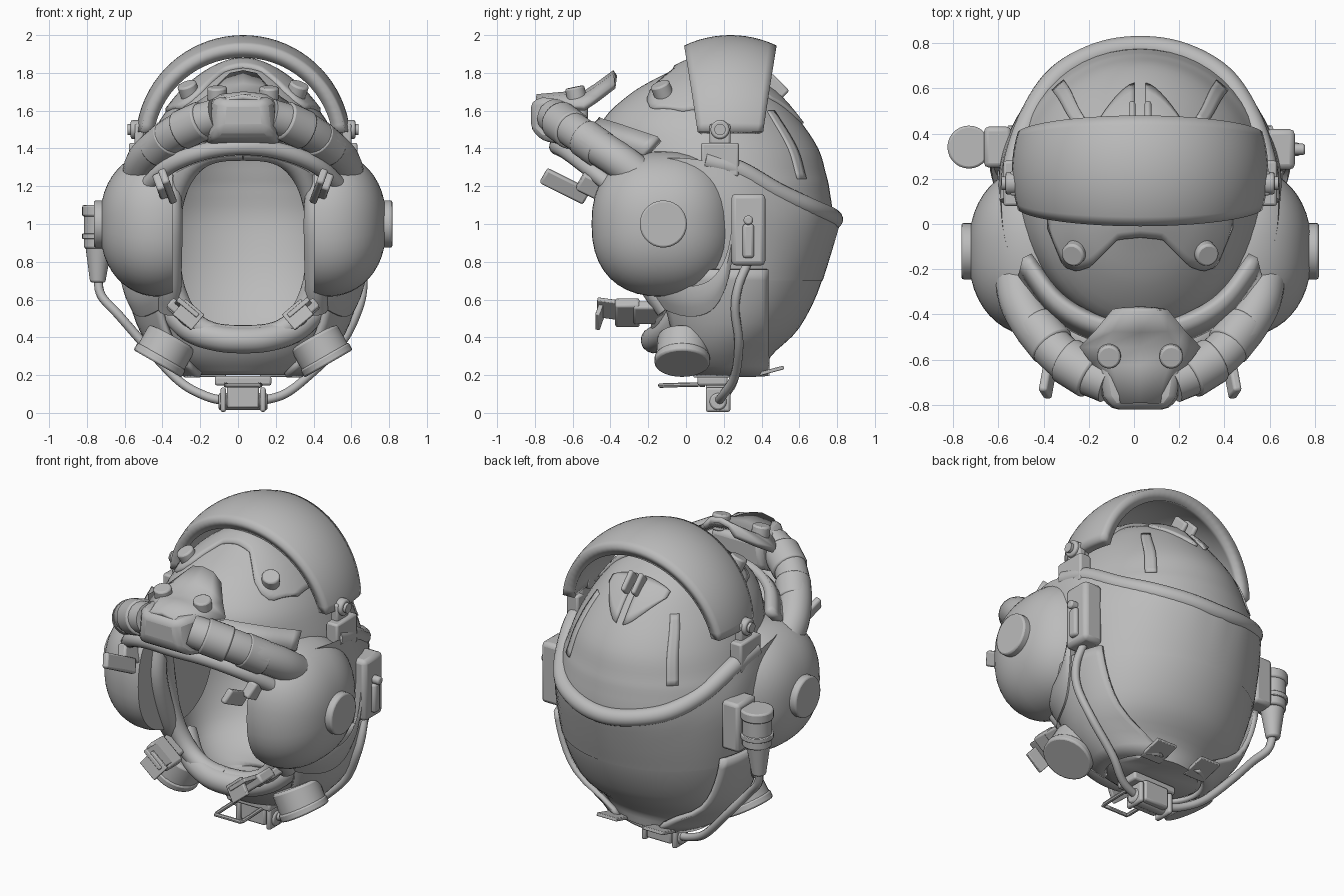
import bpy, bmesh, math
from mathutils import Vector as V, Matrix, Euler

if "Cube" in bpy.data.objects:
    bpy.data.objects.remove(bpy.data.objects["Cube"])

grey = bpy.data.materials.new("matte_grey")
grey.diffuse_color = (0.5, 0.5, 0.5, 1)
grey.use_nodes = True
grey.node_tree.nodes["Principled BSDF"].inputs["Base Color"].default_value = grey.diffuse_color
SHIFT = .027  # the radio sticks out on one side, so the helmet sits off centre


def finish(name, bm, mirror=False, bevel=0, solid=0, angle=40):
    bmesh.ops.recalc_face_normals(bm, faces=bm.faces)
    me = bpy.data.meshes.new(name)
    bm.to_mesh(me)
    bm.free()
    ob = bpy.data.objects.new(name, me)
    ob.location.x = SHIFT
    bpy.context.collection.objects.link(ob)
    me.materials.append(grey)
    bpy.ops.object.select_all(action='DESELECT')
    ob.select_set(True)
    bpy.context.view_layer.objects.active = ob
    bpy.ops.object.shade_smooth_by_angle(angle=math.radians(angle))
    if solid:
        m = ob.modifiers.new("thickness", 'SOLIDIFY')
        m.thickness, m.offset = abs(solid), (-1 if solid > 0 else 0)
    if bevel:
        m = ob.modifiers.new("bevel", 'BEVEL')
        m.width, m.segments = bevel, 2
    if mirror:
        ob.modifiers.new("mirror", 'MIRROR')
    return ob


def catmull(pts, n=6):
    P = [V(p) for p in pts]
    P = [2 * P[0] - P[1]] + P + [2 * P[-1] - P[-2]]
    out = []
    for i in range(1, len(P) - 2):
        a, b, c, d = P[i - 1:i + 3]
        for k in range(n):
            t = k / n
            out.append(0.5 * (2 * b + (c - a) * t + (2 * a - 5 * b + 4 * c - d) * t * t
                              + (3 * b - a - 3 * c + d) * t ** 3))
    return out + [P[-2]]


def both(pts):
    """Half path ending on x = 0, continued to the other side."""
    return list(pts) + [(-p[0], p[1], p[2]) for p in reversed(pts[:-1])]


def grid(name, rows, closed=False, caps=(False, False), **kw):
    bm = bmesh.new()
    R = [[bm.verts.new(p) for p in r] for r in rows]
    n = len(R[0])
    for a, b in zip(R, R[1:]):
        for j in range(n if closed else n - 1):
            k = (j + 1) % n
            bm.faces.new((a[j], a[k], b[k], b[j]))
    for r, c in zip((R[0], R[-1]), caps):
        if c:
            bm.faces.new(r)
    return finish(name, bm, **kw)


def tube(name, pts, r, sides=14, smooth=6, **kw):
    path = catmull(pts, smooth)
    rows = []
    for i, p in enumerate(path):
        t = (path[min(i + 1, len(path) - 1)] - path[max(i - 1, 0)]).normalized()
        u = t.cross(V((0.13, 0.31, 0.94))).normalized()
        w = t.cross(u)
        rows.append([p + r * (u * math.cos(q) + w * math.sin(q))
                     for q in (2 * math.pi * j / sides for j in range(sides))])
    return grid(name, rows, closed=True, caps=(True, True), **kw)


def box(name, c, size, rot=(0, 0, 0), bevel=0.012, **kw):
    bm = bmesh.new()
    M = (Matrix.Translation(c) @ Euler([math.radians(a) for a in rot]).to_matrix().to_4x4()
         @ Matrix.Diagonal((*size, 1)))
    bmesh.ops.create_cube(bm, size=1, matrix=M)
    return finish(name, bm, bevel=bevel, **kw)


def cyl(name, p0, p1, r, r2=None, bevel=0.01, **kw):
    p0, p1 = V(p0), V(p1)
    d = p1 - p0
    bm = bmesh.new()
    M = Matrix.Translation((p0 + p1) / 2) @ d.to_track_quat('Z', 'Y').to_matrix().to_4x4()
    bmesh.ops.create_cone(bm, cap_ends=True, segments=28, radius1=r,
                          radius2=r if r2 is None else r2, depth=d.length, matrix=M)
    return finish(name, bm, bevel=bevel, **kw)


# Helmet shell: horizontal sections (height, half width, back, front)
table = [(.2, .27, .42, .0), (.3, .4, .45, -.1), (.45, .51, .6, -.18), (.7, .58, .72, -.28),
         (1.0, .595, .775, -.35), (1.18, .575, .76, -.4), (1.27, .55, .74, -.43), (1.4, .51, .7, -.46),
         (1.55, .44, .6, -.44), (1.7, .32, .46, -.28), (1.8, .19, .26, -.1), (1.85, .08, .13, .0),
         (1.86, .015, .08, .04)]
zs = catmull([r[:3] for r in table], 4)
fs = catmull([(r[3], 0, 0) for r in table], 4)
prof = [(z[0], z[1], z[2], f[0]) for z, f in zip(zs, fs)]


def section(z):
    for p, q in zip(prof, prof[1:]):
        if p[0] <= z <= q[0]:
            t = (z - p[0]) / (q[0] - p[0])
            return [u + (v - u) * t for u, v in zip(p, q)]
    return prof[-1] if z > 1 else prof[0]


def on_shell(th, z, off=0.0):
    _, a, b, f = section(z)
    return V(((a + off) * math.sin(th), (b + f) / 2 + ((b - f) / 2 + off) * math.cos(th), z))


def angle_at(y, z, off=0.0):
    _, a, b, f = section(z)
    return math.acos(max(-1, min(1, (y - (b + f) / 2) / ((b - f) / 2 + off))))


def top_z(x, y, off=0.0):
    lo, hi = 1.2, 1.86
    for _ in range(24):
        m = (lo + hi) / 2
        _, a, b, f = section(m)
        inside = (x / a) ** 2 + ((y - (b + f) / 2) / ((b - f) / 2)) ** 2 < 1
        lo, hi = (m, hi) if inside else (lo, m)
    return V((x, y, lo + off))


shell = grid("shell", [[on_shell(2 * math.pi * j / 56, r[0]) for j in range(56)] for r in prof],
             closed=True, caps=(True, True), solid=0.05, angle=50)

# Face opening cutter and its padded rim
def opening(q, w, h):
    c, s = math.cos(q), math.sin(q)
    return (w * math.copysign(abs(c) ** .65, c), .9 + h * math.copysign(abs(s) ** .9, s))

ring = [opening(2 * math.pi * j / 48, .37, .47) for j in range(48)]
cutter = grid("face_cutter", [[V((x, y, z)) for x, z in ring] for y in (-1.2, 0.02)],
              closed=True, caps=(True, True))
cutter.hide_render = True
cutter.hide_set(True)
m = shell.modifiers.new("face_opening", 'BOOLEAN')
m.object, m.operation, m.solver = cutter, 'DIFFERENCE', 'EXACT'
rim = []
for j in range(33):
    x, z = opening(math.pi / 2 - math.pi * j / 32, .39, .49)
    _, a, b, f = section(z)
    y = (b + f) / 2 - (b - f) / 2 * math.sqrt(max(0, 1 - (x / a) ** 2))
    rim.append((x, y + .01, z))
tube("face_rim", rim, 0.055, smooth=1, mirror=True)
tube("cheek_pad", [(.39, -.1, .55), (.385, -.2, .7), (.38, -.3, 1.0), (.39, -.27, 1.25)], .06, mirror=True)
tube("chin_roll", both([(.38, -.02, .54), (.27, -.1, .44), (.13, -.155, .395), (0, -.17, .385)]), .07)

# Lower skirt, cut straight at the back
rows = []
for i in range(11):
    z = .2 + .56 * i / 10
    q0 = angle_at(.43, z, .03)
    rows.append([on_shell(q0 + (2.3 - q0) * j / 16, z, .03) for j in range(17)])
grid("lower_skirt", rows, solid=-.03, mirror=True)

# Curved ledge under each ear cup
yz = catmull([(-.17, .64, 0), (-.1, .56, 0), (.03, .51, 0), (.14, .54, 0), (.21, .66, 0), (.25, .85, 0)], 4)
grid("cup_ledge", [[on_shell(angle_at(p.x, p.y), p.y + .16 * k, .02 + o)
                    for k, o in ((0, 0), (0, .035), (.3, .045), (.65, .05), (1, .04))] for p in yz],
     mirror=True)

# Ear cups with discs
rows = []
for i in range(1, 24):
    u = math.pi * i / 24
    row = []
    for j in range(40):
        q = 2 * math.pi * j / 40
        k = math.sin(u) ** .85
        c, s = math.cos(q), math.sin(q)
        y = -.12 + .38 * k * math.copysign(abs(c) ** .85, c)
        z = 1.0 + .385 * k * math.copysign(abs(s) ** .85, s)
        row.append(V((max(.375, .45 + .308 * math.cos(u)), y, z)))
    rows.append(row)
grid("ear_cup", rows, closed=True, caps=(True, True), mirror=True, angle=50)
cyl("ear_disc", (.7, -.12, 1), (.79, -.12, 1), .125, mirror=True)

# Rolled edge round the back, with the outer skin hanging from it
roll = [(.5, -.22, 1.345), (.56, -.05, 1.35), (.57, .1, 1.335), (.55, .28, 1.285), (.48, .48, 1.17),
        (.365, .65, 1.09), (.19, .75, 1.045), (0, .78, 1.025)]
tube("back_roll", both(roll[2:]), .052)
cols = []
for p in catmull(roll, 4):
    _, a, b, f = section(p.z)
    cy = (b + f) / 2
    th = math.atan2(p.x / a, (p.y - cy) / ((b - f) / 2))
    e = on_shell(th, p.z)
    off = V((p.x, p.y - cy)).length - V((e.x, e.y - cy)).length + .04
    cols.append([on_shell(th, p.z + (.7 - p.z) * k / 8, .004 + (off - .004) * (1 - k / 8) ** 1.6)
                 for k in range(9)])
grid("outer_skin", cols, mirror=True, angle=60)

# Raised visor: narrow at the pivots, wide at the crown
rows = []
for i in range(37):
    t = math.radians(6 + 168 * i / 36)
    w = .165 + .08 * math.sin(t)
    rows.append([V((math.cos(t) * math.sqrt(.57 ** 2 - y * y), .235 + y,
                    1.43 + math.sin(t) * math.sqrt(.57 ** 2 - y * y)))
                 for y in (w * (k / 6 - 1) for k in range(13))])
grid("visor", rows, solid=.07)

# Visor pivots
box("pivot_block", (.565, .18, 1.34), (.08, .2, .18), mirror=True)
box("pivot_arm", (.55, .18, 1.46), (.05, .11, .14), mirror=True)
cyl("pivot_bolt", (.49, .18, 1.5), (.595, .18, 1.5), .05, mirror=True)
cyl("pivot_cap", (.59, .18, 1.5), (.612, .18, 1.5), .03, bevel=0, mirror=True)

# Brow plate with studs
def brow_edge(x):
    pts = [(0, -.06), (.1, -.07), (.22, -.19), (.28, -.21), (.34, -.19), (.41, -.02)]
    for (x0, y0), (x1, y1) in zip(pts, pts[1:]):
        if x <= x1:
            return y0 + (y1 - y0) * (x - x0) / (x1 - x0)
    return -.02

xs = [.41 * i / 20 for i in range(21)]
grid("brow_plate", [[top_z(x, brow_edge(x) + (.25 - brow_edge(x)) * k / 10, .02) for k in range(11)]
                    for x in xs], solid=.035, mirror=True)
s0 = top_z(.285, -.12)
cyl("brow_stud", s0 - V((.02, -.02, .04)), s0 + V((.015, -.02, .06)), .052, mirror=True)

# Brow band over the face opening
outer = catmull([(0, -.52, 1.46), (.2, -.5, 1.45), (.38, -.4, 1.42), (.52, -.22, 1.36)], 6)
grid("brow_band", [[p, p + V((-.02 * (p.x > .1), .08, .09))] for p in outer], solid=-.05, mirror=True)

# Flipped-up mask: body, flange, studs, hoses, lip
body = [(-.82, .13, 1.5, 1.65), (-.76, .18, 1.44, 1.67), (-.65, .2, 1.42, 1.66), (-.52, .19, 1.48, 1.65)]
grid("mask_body", [[V((-w, y, lo)), V((w, y, lo)), V((w * .88, y, hi)), V((-w * .88, y, hi))]
                   for y, w, lo, hi in body], closed=True, caps=(True, True), bevel=.03)
flange = [(-.79, .12, 1.67), (-.62, .2, 1.685), (-.54, .26, 1.685), (-.47, .19, 1.73), (-.375, .11, 1.8)]
grid("mask_flange", [[V((w * k, y, z - .07 * abs(k) ** 3)) for k in (-1, -.6, 0, .6, 1)]
                     for y, w, z in flange], solid=-.035)
cyl("mask_stud", (.135, -.57, 1.63), (.138, -.59, 1.725), .052, mirror=True)
hose = [(.14, -.7, 1.57), (.29, -.63, 1.52), (.43, -.5, 1.43), (.52, -.36, 1.34), (.55, -.24, 1.25)]
tube("hose", hose, .095, sides=18, mirror=True)
cyl("hose_cuff", (.21, -.675, 1.55), (.33, -.6, 1.495), .106, mirror=True)
cyl("hose_sleeve", (.385, -.545, 1.46), (.465, -.445, 1.39), .102, mirror=True)
lip = [(.52, -.38, 1.19), (.39, -.53, 1.31), (.2, -.63, 1.385), (0, -.68, 1.41)]
tube("mask_lip_roll", both(lip), .045)
grid("mask_lip", [[p, p + V((-.02 * (p.x > .1), .22, -.03))] for p in catmull(lip)],
     solid=-.04, mirror=True)

# Mask clips and lower strap clips
box("mask_clip", (.4, -.64, 1.2), (.04, .26, .09), (-28, 20, 0), mirror=True)
box("mask_clip_base", (.43, -.5, 1.2), (.06, .14, .1), (-28, 20, 0), mirror=True)
box("strap_clip", (.32, -.31, .53), (.18, .13, .06), (0, -40, 0), mirror=True)
box("strap_base", (.34, -.2, .53), (.14, .16, .05), (0, -40, 0), mirror=True)
box("strap_tab", (.3, -.4, .55), (.14, .14, .025), (-10, -40, 0), bevel=.005, mirror=True)
box("strap_end", (.29, -.455, .52), (.13, .025, .11), (-15, -40, 0), bevel=.005, mirror=True)

# Chin canisters
cyl("canister", (.375, -.01, .4), (.445, -.02, .275), .14, bevel=.015, mirror=True)
cyl("canister_cap", (.43, -.02, .3), (.453, -.02, .26), .147, mirror=True)

# Crown details at the back
rows = []
for i in range(9):
    x = .025 + .175 * i / 8
    rows.append([top_z(x, .4 + (.225 - .19 * (i / 8) ** 1.5) * k / 6, .02) for k in range(7)])
grid("crown_leaf", rows, solid=.03, mirror=True)
box("crown_bar", (.035, .47, 1.72), (.03, .13, .09), (-45, 0, 0), mirror=True)
grid("dome_strip", [[on_shell(q, 1.24 + .36 * k / 12, .008) for k in range(13)]
                    for q in (.64, .68, .72, .76)], solid=.012, mirror=True)

# Right control box
box("control_box", (.62, .33, .97), (.13, .18, .38), bevel=.025)
box("control_switch", (.68, .33, .91), (.06, .06, .18), bevel=.015)
cyl("control_knob", (.64, .33, 1.02), (.73, .33, 1.02), .025)

# Left radio canister
cyl("radio_body", (-.757, .34, .87), (-.757, .34, 1.05), .085)
cyl("radio_cap", (-.757, .34, 1.04), (-.757, .34, 1.1), .095)
cyl("radio_band", (-.757, .34, .92), (-.757, .34, .95), .095, bevel=.004)
cyl("radio_nozzle", (-.77, .34, .69), (-.765, .34, .88), .04, .07)
box("radio_mount", (-.63, .34, .98), (.12, .18, .3), bevel=.02)

# Cables to the chin buckle
tube("left_cable", [(-.77, .34, .72), (-.75, .32, .62), (-.66, .29, .52), (-.52, .29, .36),
                    (-.34, .25, .17), (-.2, .2, .09), (-.08, .17, .06)], .024, sides=10)
tube("right_cable", [(.62, .33, .8), (.635, .28, .68), (.61, .26, .55), (.52, .28, .37),
                     (.35, .26, .2), (.22, .2, .1), (.08, .17, .06)], .024, sides=10)

# Neck buckle, plate and wire loop
box("buckle", (0, .17, .09), (.17, .13, .13))
box("buckle_ear", (.105, .17, .07), (.03, .13, .13), mirror=True)
cyl("buckle_pin", (-.13, .17, .06), (.13, .17, .06), .045)
box("neck_plate", (0, .14, .17), (.3, .16, .05))
box("rear_tab", (.16, .44, .22), (.14, .16, .02), (15, 0, 0), bevel=.004, mirror=True)
tube("wire_loop", both([(.09, .1, .15), (.09, .03, .15), (.09, -.12, .145), (.07, -.135, .145),
                        (0, -.135, .145)]), .012, sides=8, smooth=2)
